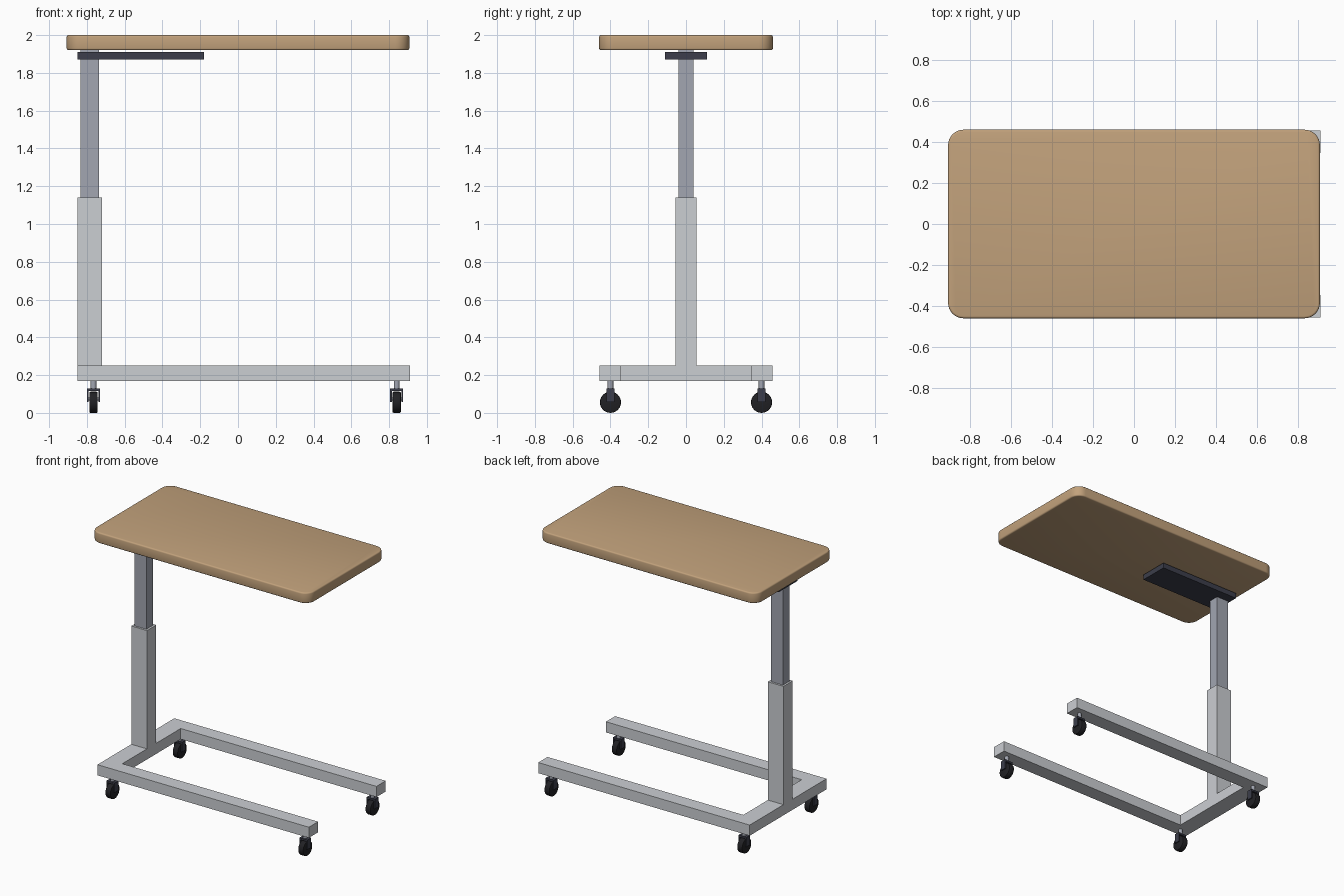
import bpy
import bmesh
from math import radians
from mathutils import Matrix

default = bpy.data.objects.get("Cube")
if default:
    bpy.data.objects.remove(default, do_unlink=True)


def material(name, rgb, rough=0.5):
    mat = bpy.data.materials.new(name)
    mat.use_nodes = True
    mat.diffuse_color = (*rgb, 1)
    node = mat.node_tree.nodes["Principled BSDF"]
    node.inputs["Base Color"].default_value = (*rgb, 1)
    node.inputs["Roughness"].default_value = rough
    return mat


wood = material("wood", (0.54, 0.36, 0.2))
frame_grey = material("light frame", (0.6, 0.62, 0.65))
steel = material("steel", (0.36, 0.38, 0.44))
dark = material("dark metal", (0.045, 0.048, 0.07))
rubber = material("rubber", (0.015, 0.015, 0.018), 0.8)


def finish(name, bm, mat):
    mesh = bpy.data.meshes.new(name)
    bmesh.ops.recalc_face_normals(bm, faces=bm.faces)
    bm.to_mesh(mesh)
    bm.free()
    mesh.materials.append(mat)
    obj = bpy.data.objects.new(name, mesh)
    bpy.context.collection.objects.link(obj)
    return obj


def box(name, x, y, z, mat):
    """Box from its (min, max) extents on each axis."""
    bm = bmesh.new()
    bmesh.ops.create_cube(bm, size=1)
    for v in bm.verts:
        for i, (low, high) in enumerate((x, y, z)):
            v.co[i] = high if v.co[i] > 0 else low
    return finish(name, bm, mat)


def cylinder(name, centre, radius, depth, mat, along_x=False, bevel=0):
    bm = bmesh.new()
    turn = Matrix.Rotation(radians(90), 4, "Y") if along_x else Matrix()
    bmesh.ops.create_cone(bm, cap_ends=True, segments=24, radius1=radius,
                          radius2=radius, depth=depth,
                          matrix=Matrix.Translation(centre) @ turn)
    if bevel:
        rims = [e for e in bm.edges if any(len(f.verts) > 4 for f in e.link_faces)]
        bmesh.ops.bevel(bm, geom=rims, offset=bevel, segments=2,
                        profile=0.5, affect="EDGES")
    obj = finish(name, bm, mat)
    smooth(obj)
    return obj


def smooth(obj):
    bpy.ops.object.select_all(action="DESELECT")
    obj.select_set(True)
    bpy.context.view_layer.objects.active = obj
    bpy.ops.object.shade_smooth_by_angle(angle=radians(35))


# Tabletop: rounded corners, then softened rims
bm = bmesh.new()
bmesh.ops.create_cube(bm, size=1, matrix=Matrix.Translation((0, 0, 1.96))
                      @ Matrix.Diagonal((1.814, 0.92, 0.08, 1)))
corners = [e for e in bm.edges if abs(e.verts[0].co.z - e.verts[1].co.z) > 0.01]
bmesh.ops.bevel(bm, geom=corners, offset=0.075, segments=8, profile=0.5, affect="EDGES")
rims = [e for e in bm.edges if abs(e.verts[0].co.z - e.verts[1].co.z) < 0.01]
bmesh.ops.bevel(bm, geom=rims, offset=0.01, segments=3, profile=0.5, affect="EDGES")
smooth(finish("tabletop", bm, wood))

# U-shaped base extruded from its plan
left, right, inner, half, gap = -0.85, 0.91, -0.72, 0.457, 0.347
plan = [(left, -half), (right, -half), (right, -gap), (inner, -gap),
        (inner, gap), (right, gap), (right, half), (left, half)]
bm = bmesh.new()
face = bm.faces.new([bm.verts.new((x, y, 0.17)) for x, y in plan])
raised = bmesh.ops.extrude_face_region(bm, geom=[face])["geom"]
bmesh.ops.translate(bm, vec=(0, 0, 0.08),
                    verts=[v for v in raised if isinstance(v, bmesh.types.BMVert)])
finish("base_frame", bm, frame_grey)

# Telescoping column and table support
box("outer_column", (left, inner), (-0.055, 0.055), (0.25, 1.14), frame_grey)
box("inner_column", (-0.835, -0.735), (-0.04, 0.04), (1.1, 1.92), steel)
box("support_plate", (left, -0.18), (-0.11, 0.11), (1.87, 1.91), dark)

# Casters at the four corners
for end, x in (("column", -0.765), ("free", 0.84)):
    for side, y in (("front", -0.4), ("back", 0.4)):
        tag = f"{side}_{end}_end"
        cylinder(f"caster_stem_{tag}", (x, y, 0.15), 0.015, 0.05, steel)
        box(f"caster_crown_{tag}", (x - 0.034, x + 0.034),
            (y - 0.022, y + 0.022), (0.117, 0.13), dark)
        for name, s in (("left", 1), ("right", -1)):
            edges = sorted((x + s * 0.026, x + s * 0.034))
            box(f"caster_{name}_fork_{tag}", edges,
                (y - 0.022, y + 0.022), (0.058, 0.12), dark)
        cylinder(f"caster_axle_{tag}", (x, y, 0.073), 0.008, 0.06, steel, True)
        cylinder(f"caster_wheel_{tag}", (x, y, 0.056), 0.056, 0.044, rubber,
                 True, 0.006)
